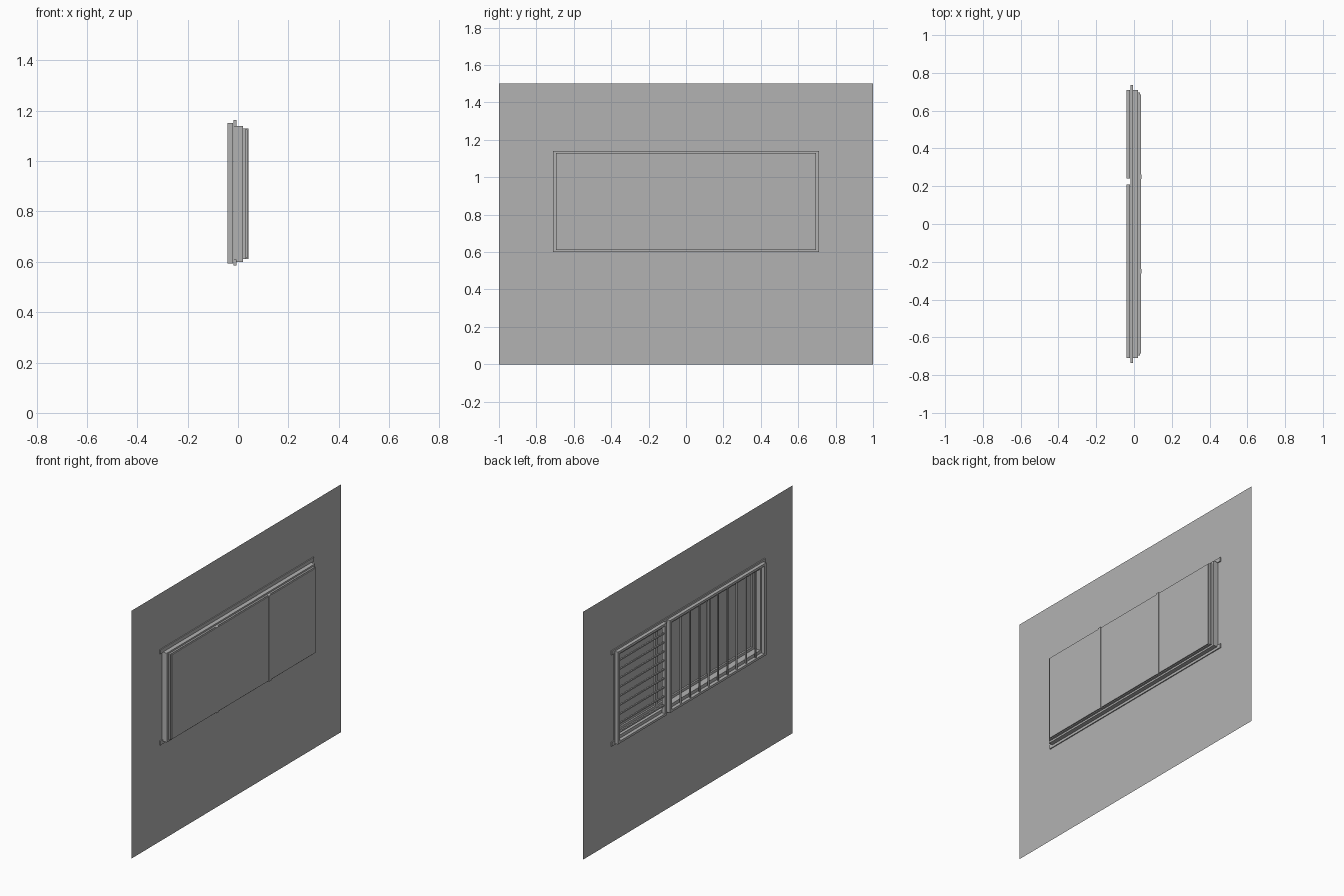
import bpy
import bmesh
from mathutils import Matrix, Vector

cube = bpy.data.objects.get("Cube")
if cube:
    bpy.data.objects.remove(cube, do_unlink=True)

GREY = (0.45, 0.45, 0.45, 1.0)
grey = bpy.data.materials.new("plain grey")
grey.use_nodes = True
grey.diffuse_color = GREY
grey.node_tree.nodes["Principled BSDF"].inputs["Base Color"].default_value = GREY


def finish(name, bm):
    mesh = bpy.data.meshes.new(name)
    bm.to_mesh(mesh)
    bm.free()
    mesh.materials.append(grey)
    obj = bpy.data.objects.new(name, mesh)
    bpy.context.collection.objects.link(obj)
    return obj


def add_box(bm, x, y, z):
    """Add a box given its (low, high) range on each axis."""
    lo, hi = Vector((x[0], y[0], z[0])), Vector((x[1], y[1], z[1]))
    bmesh.ops.create_cube(bm, size=1, matrix=Matrix.Translation((lo + hi) / 2)
                          @ Matrix.Diagonal((*(hi - lo), 1)))


def box(name, x, y, z):
    bm = bmesh.new()
    add_box(bm, x, y, z)
    return finish(name, bm)


def ring(name, x, y, z, side, rail):
    """Rectangular frame: full-length rails with posts between them."""
    bm = bmesh.new()
    add_box(bm, x, y, (z[0], z[0] + rail))
    add_box(bm, x, y, (z[1] - rail, z[1]))
    for a in (y[0], y[1] - side):
        add_box(bm, x, (a, a + side), (z[0] + rail, z[1] - rail))
    return finish(name, bm)


# Thin wall with a window opening
bm = bmesh.new()
ys, zs = (-1, -0.69, 0.69, 1), (0, 0.615, 1.125, 1.5)
grid = [[bm.verts.new((-0.012, y, z)) for z in zs] for y in ys]
for i in range(3):
    for j in range(3):
        if (i, j) != (1, 1):
            bm.faces.new((grid[i][j], grid[i + 1][j],
                          grid[i + 1][j + 1], grid[i][j + 1]))
finish("wall", bm)

# Trim strips above and below the opening
for name, z in (("top_trim", (1.137, 1.162)), ("bottom_trim", (0.585, 0.61))):
    box(name, (-0.018, -0.006), (-0.735, 0.735), z)

# Stepped window frame
ring("outer_frame", (-0.018, 0.02), (-0.71, 0.71), (0.6, 1.14), 0.025, 0.025)
ring("inner_frame", (0.02, 0.031), (-0.695, 0.695), (0.611, 1.13), 0.03, 0.03)

# Panes and the mullions between them
box("panes", (0.03, 0.038), (-0.685, 0.685), (0.615, 1.126))
for side, y in (("right", -0.25), ("left", 0.25)):
    box(side + "_mullion", (0.02, 0.041), (y - 0.012, y + 0.012), (0.611, 1.13))

# Grille frames on the back of the wall
GX, BX = (-0.041, -0.02), (-0.035, -0.027)
GZ = (0.593, 1.152)
ring("wide_grille_frame", GX, (-0.71, 0.21), GZ, 0.018, 0.014)
ring("narrow_grille_frame", GX, (0.24, 0.71), GZ, 0.018, 0.014)

# Upright bars in the wide grille
bm = bmesh.new()
for i in range(9):
    y = -0.62 + i * 0.0895
    add_box(bm, BX, (y - 0.004, y + 0.004), (0.605, 1.14))
finish("upright_bars", bm)

# Level bars in the narrow grille
bm = bmesh.new()
for i in range(9):
    z = 0.655 + i * 0.0545
    add_box(bm, BX, (0.25, 0.7), (z - 0.004, z + 0.004))
finish("level_bars", bm)
